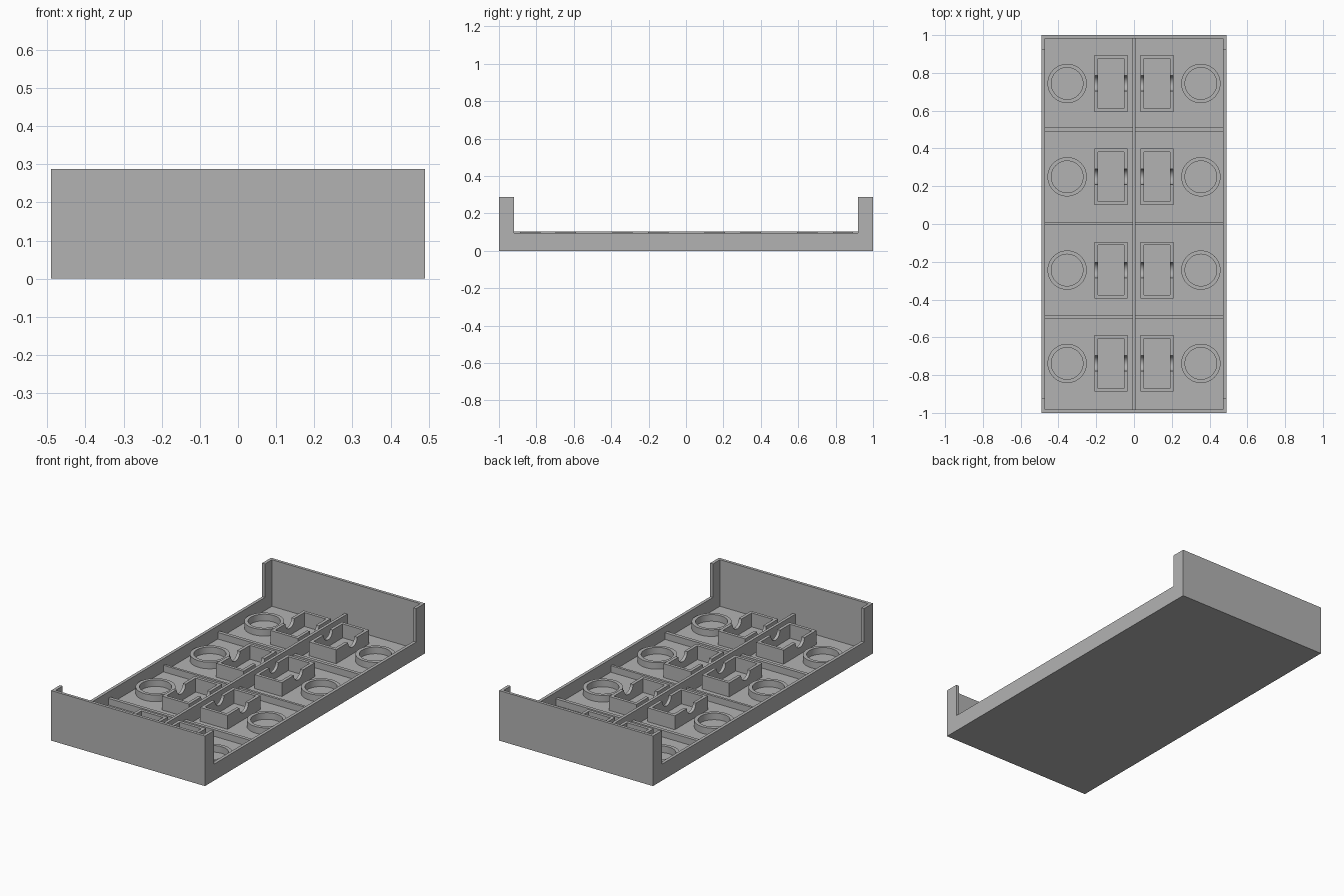
import bpy, bmesh, math

cube = bpy.data.objects.get("Cube")
if cube:
    bpy.data.objects.remove(cube, do_unlink=True)

grey = bpy.data.materials.new("plain_grey")
grey.use_nodes = True
grey.diffuse_color = (0.45, 0.45, 0.45, 1)
grey.node_tree.nodes["Principled BSDF"].inputs["Base Color"].default_value = (0.45, 0.45, 0.45, 1)

HALF_X, IN_X, IN_Y = 0.49, 0.472, 0.983
FLOOR, SIDE_TOP, WALL_TOP = 0.02, 0.095, 0.288
LOW_TOP, HIGH_TOP = 0.058, 0.104
ROWS = [-0.738, -0.244, 0.25, 0.744]


def finish(name, bm, smooth=False):
    bmesh.ops.recalc_face_normals(bm, faces=bm.faces)
    mesh = bpy.data.meshes.new(name)
    bm.to_mesh(mesh)
    bm.free()
    mesh.materials.append(grey)
    obj = bpy.data.objects.new(name, mesh)
    bpy.context.collection.objects.link(obj)
    if smooth:
        bpy.ops.object.select_all(action='DESELECT')
        obj.select_set(True)
        bpy.context.view_layer.objects.active = obj
        bpy.ops.object.shade_smooth_by_angle(angle=math.radians(35))
    return obj


def extrude_x(name, profile, x0, x1, smooth=False):
    """Extrude a closed (y, z) outline from x0 to x1."""
    bm = bmesh.new()
    face = bm.faces.new([bm.verts.new((x0, y, z)) for y, z in profile])
    out = bmesh.ops.extrude_face_region(bm, geom=[face])
    moved = [v for v in out["geom"] if isinstance(v, bmesh.types.BMVert)]
    bmesh.ops.translate(bm, verts=moved, vec=(x1 - x0, 0, 0))
    return finish(name, bm, smooth)


def box(name, x0, x1, y0, y1, z0, z1):
    return extrude_x(name, [(y0, z0), (y1, z0), (y1, z1), (y0, z1)], x0, x1)


def ring(name, x, y, outer, inner, z0, z1, sides=48):
    bm = bmesh.new()
    loops = []
    for r, z in [(outer, z0), (outer, z1), (inner, z1), (inner, z0)]:
        loops.append([bm.verts.new((x + r * math.cos(math.tau * i / sides),
                                    y + r * math.sin(math.tau * i / sides), z))
                      for i in range(sides)])
    for a, b in zip(loops, loops[1:] + loops[:1]):
        for i in range(sides):
            j = (i + 1) % sides
            bm.faces.new((a[i], a[j], b[j], b[i]))
    finish(name, bm, True)


def notched_wall(name, x0, x1, y, half, radius, z0, z1, steps=16):
    """Upright plate with a half-round notch in its top edge."""
    arc = [(y + radius * math.cos(math.pi * i / steps),
            z1 - radius * math.sin(math.pi * i / steps)) for i in range(steps + 1)]
    outline = [(y - half, z0), (y + half, z0), (y + half, z1)] + arc + [(y - half, z1)]
    extrude_x(name, outline, x0, x1, True)


# Tray: floor, side walls with tall end returns, tall end walls
box("floor", -IN_X, IN_X, -IN_Y, IN_Y, 0, FLOOR)
side = [(-1, 0), (1, 0), (1, WALL_TOP), (0.92, WALL_TOP), (0.92, SIDE_TOP),
        (-0.92, SIDE_TOP), (-0.92, WALL_TOP), (-1, WALL_TOP)]
extrude_x("left_side_wall", side, IN_X, HALF_X)
extrude_x("right_side_wall", side, -HALF_X, -IN_X)
box("front_wall", -IN_X, IN_X, -1, -IN_Y, 0, WALL_TOP)
box("back_wall", -IN_X, IN_X, IN_Y, 1, 0, WALL_TOP)

# Dividers
box("centre_divider", -0.009, 0.008, -IN_Y, IN_Y, FLOOR, HIGH_TOP)
for label, y, half in [("front", -0.494, 0.01), ("middle", 0.003, 0.007), ("back", 0.5, 0.01)]:
    box(label + "_cross_divider_left", 0.008, IN_X, y - half, y + half, FLOOR, LOW_TOP)
    box(label + "_cross_divider_right", -IN_X, -0.009, y - half, y + half, FLOOR, LOW_TOP)

# Each bay has a round seat and a notched rectangular socket
HALF_W, HALF_L, THICK = 0.087, 0.15, 0.018
for row, y in enumerate(ROWS, 1):
    for label, s in (("left", 1), ("right", -1)):
        tag = f"{label}_{row}"
        ring("round_seat_" + tag, s * 0.354, y, 0.104, 0.084, FLOOR, LOW_TOP)
        cx = s * 0.122
        for edge, d in (("inner", -s), ("outer", s)):
            x0, x1 = sorted((cx + d * HALF_W, cx + d * (HALF_W - THICK)))
            notched_wall(f"socket_{edge}_wall_{tag}", x0, x1, y, HALF_L, 0.041, FLOOR, 0.1)
        for edge, d in (("front", -1), ("back", 1)):
            y0, y1 = sorted((y + d * HALF_L, y + d * (HALF_L - THICK)))
            box(f"socket_{edge}_wall_{tag}", cx - HALF_W + THICK, cx + HALF_W - THICK,
                y0, y1, FLOOR, 0.1)
